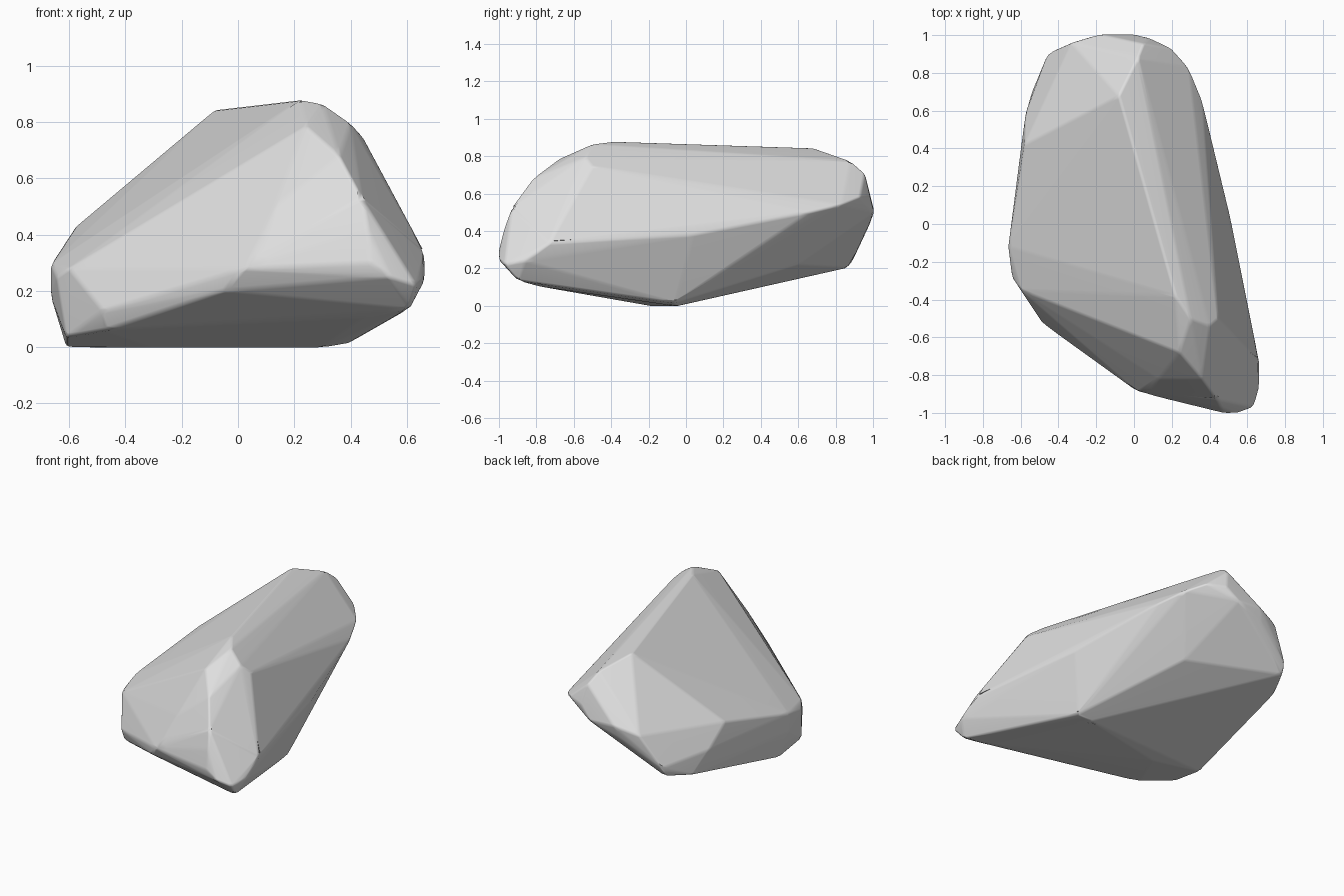
import bpy, bmesh, math

# Corner points of the boulder, grouped by region; the rock is their convex hull
top_ridge = [(0.22, -0.38, 0.88), (-0.08, 0.68, 0.845), (0.30, -0.50, 0.865), (0.40, -0.54, 0.795),
             (0.445, -0.50, 0.745), (0.24, -0.68, 0.785)]
front_nose = [(0.36, -0.82, 0.68), (0.44, -0.93, 0.53), (0.13, -0.82, 0.50), (0.09, -0.88, 0.36),
              (0.46, -0.97, 0.42), (0.02, -0.89, 0.28), (0.47, -1.0, 0.30), (0.54, -1.005, 0.25),
              (0.635, -0.97, 0.22), (0.665, -0.86, 0.24), (0.665, -0.73, 0.335), (0.61, -0.90, 0.135),
              (-0.05, -0.83, 0.20)]
right_side = [(0.51, 0.04, 0.38), (0.36, 0.66, 0.50), (0.29, 0.83, 0.54)]
back_end = [(0.20, 0.93, 0.58), (0.08, 0.985, 0.58), (0.05, 0.955, 0.71), (0.02, 0.88, 0.775),
            (0.0, 1.005, 0.50), (-0.18, 1.005, 0.51), (-0.33, 0.96, 0.47), (-0.20, 0.98, 0.43)]
left_side = [(-0.58, 0.42, 0.425), (-0.575, 0.58, 0.30), (-0.665, -0.12, 0.295), (-0.665, -0.12, 0.18),
             (-0.645, -0.28, 0.25), (-0.60, -0.35, 0.28), (-0.48, -0.53, 0.13)]
underside = [(0.30, -0.05, -0.002), (0.40, -0.06, 0.015), (-0.61, -0.10, 0.0), (-0.30, -0.18, -0.002),
             (-0.61, -0.33, 0.035), (-0.47, -0.51, 0.06), (0.45, -0.79, 0.105),
             (0.10, 0.60, 0.22), (-0.46, 0.87, 0.205), (-0.54, 0.70, 0.17), (-0.455, 0.905, 0.27)]

stone = bpy.data.materials.new("light grey stone")
stone.diffuse_color = (0.74, 0.74, 0.74, 1)

# Boulder: hull of the corner points
bm = bmesh.new()
for p in top_ridge + front_nose + right_side + back_end + left_side + underside:
    bm.verts.new(p)
hull = bmesh.ops.convex_hull(bm, input=bm.verts[:])
loose = {g for k in ("geom_interior", "geom_unused") for g in hull[k] if isinstance(g, bmesh.types.BMVert)}
bmesh.ops.delete(bm, geom=list(loose), context='VERTS')
bmesh.ops.recalc_face_normals(bm, faces=bm.faces[:])
bmesh.ops.dissolve_limit(bm, angle_limit=math.radians(2), verts=bm.verts[:], edges=bm.edges[:])

# Worn edges: a narrow rounding between the flat facets
bmesh.ops.bevel(bm, geom=bm.edges[:], offset=0.012, offset_type='OFFSET', segments=2,
                profile=0.5, affect='EDGES', clamp_overlap=True)
mesh = bpy.data.meshes.new("boulder")
bm.to_mesh(mesh)
bm.free()
mesh.materials.append(stone)
boulder = bpy.data.objects.new("boulder", mesh)
bpy.context.collection.objects.link(boulder)

# Smooth the rounded edges while the facets stay flat
bpy.context.view_layer.objects.active = boulder
boulder.select_set(True)
bpy.ops.object.shade_smooth_by_angle(angle=math.radians(40))
facets = boulder.modifiers.new("flat_facets", 'WEIGHTED_NORMAL')
facets.keep_sharp = True
